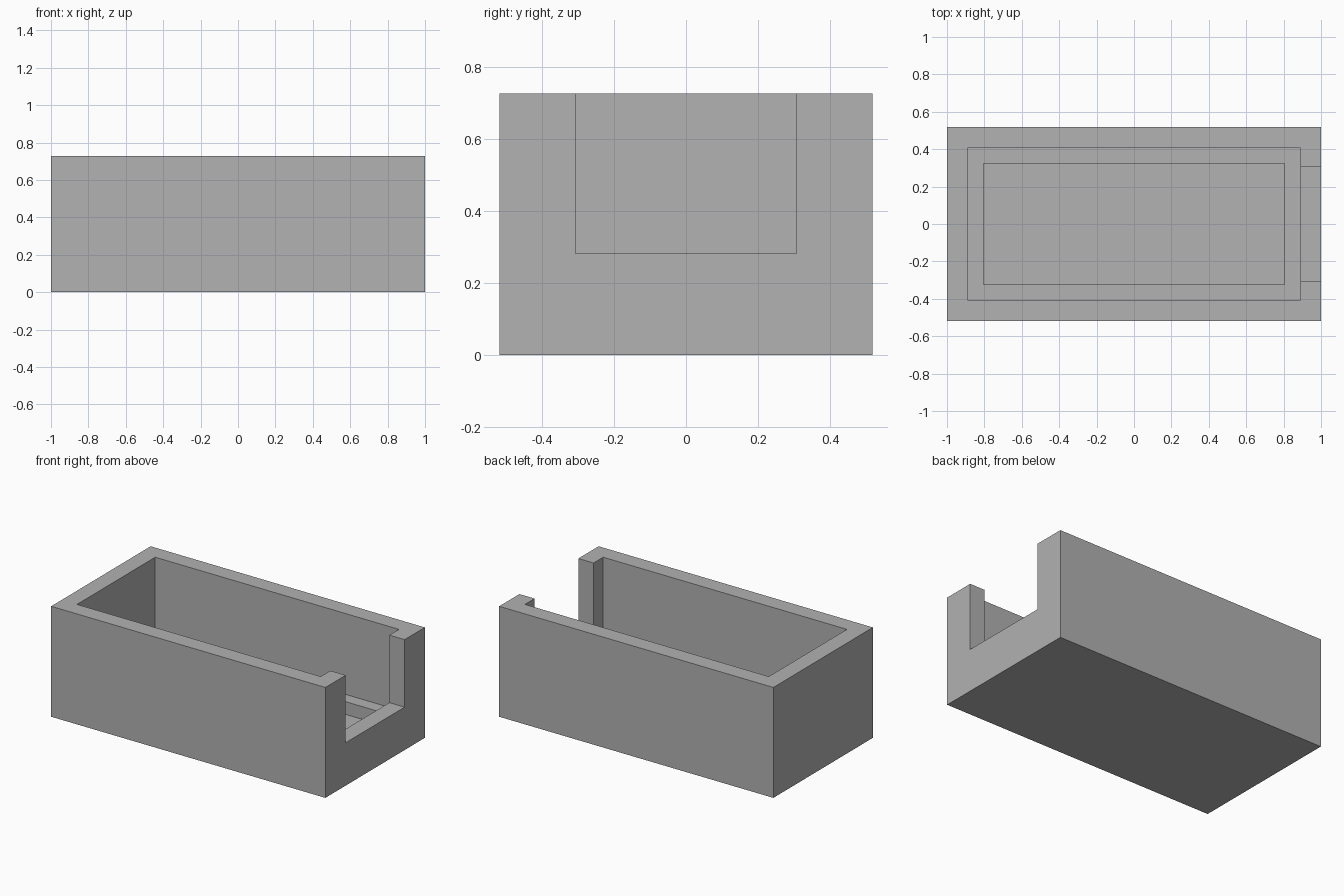
import bpy

if "Cube" in bpy.data.objects:
    bpy.data.objects.remove(bpy.data.objects["Cube"], do_unlink=True)

LENGTH, WIDTH, HEIGHT = 2.0, 1.036, 0.728
WALL = 0.111      # wall and floor thickness
LEDGE = 0.084     # width and height of the inner step
SLOT_HALF, SLOT_Z = 0.307, 0.283
ABOVE = HEIGHT + 0.1


def block(name, x0, x1, half_y, z0, z1):
    """Axis-aligned box, symmetric in y."""
    bpy.ops.mesh.primitive_cube_add(size=1, location=((x0 + x1) / 2, 0, (z0 + z1) / 2))
    obj = bpy.context.object
    obj.name = name
    obj.scale = (x1 - x0, 2 * half_y, z1 - z0)
    bpy.ops.object.transform_apply(location=True, rotation=False, scale=True)
    return obj


def carve(body, cutter):
    """Subtract the cutter from the body, then discard it."""
    cutter.hide_render = True
    mod = body.modifiers.new(cutter.name, 'BOOLEAN')
    mod.operation = 'DIFFERENCE'
    mod.solver = 'EXACT'
    mod.object = cutter
    bpy.context.view_layer.objects.active = body
    bpy.ops.object.modifier_apply(modifier=mod.name)
    bpy.data.objects.remove(cutter, do_unlink=True)


grey = bpy.data.materials.new("plain grey")
grey.use_nodes = True
colour = (0.445, 0.445, 0.445, 1)
grey.diffuse_color = colour
grey.node_tree.nodes["Principled BSDF"].inputs["Base Color"].default_value = colour

# Outer shell
tray = block("open_box", -LENGTH / 2, LENGTH / 2, WIDTH / 2, 0, HEIGHT)

# Main cavity down to the ledge, then the narrower well below it
for name, inset, bottom in (("cavity", WALL, WALL + LEDGE),
                            ("well", WALL + LEDGE, WALL)):
    half_x = LENGTH / 2 - inset
    carve(tray, block(name, -half_x, half_x, WIDTH / 2 - inset, bottom, ABOVE))

# Open notch in the left end wall
carve(tray, block("end_notch", LENGTH / 2 - WALL - 0.05, LENGTH / 2 + 0.1,
                  SLOT_HALF, SLOT_Z, ABOVE))

tray.data.materials.clear()
tray.data.materials.append(grey)
for face in tray.data.polygons:
    face.material_index = 0
    face.use_smooth = False
